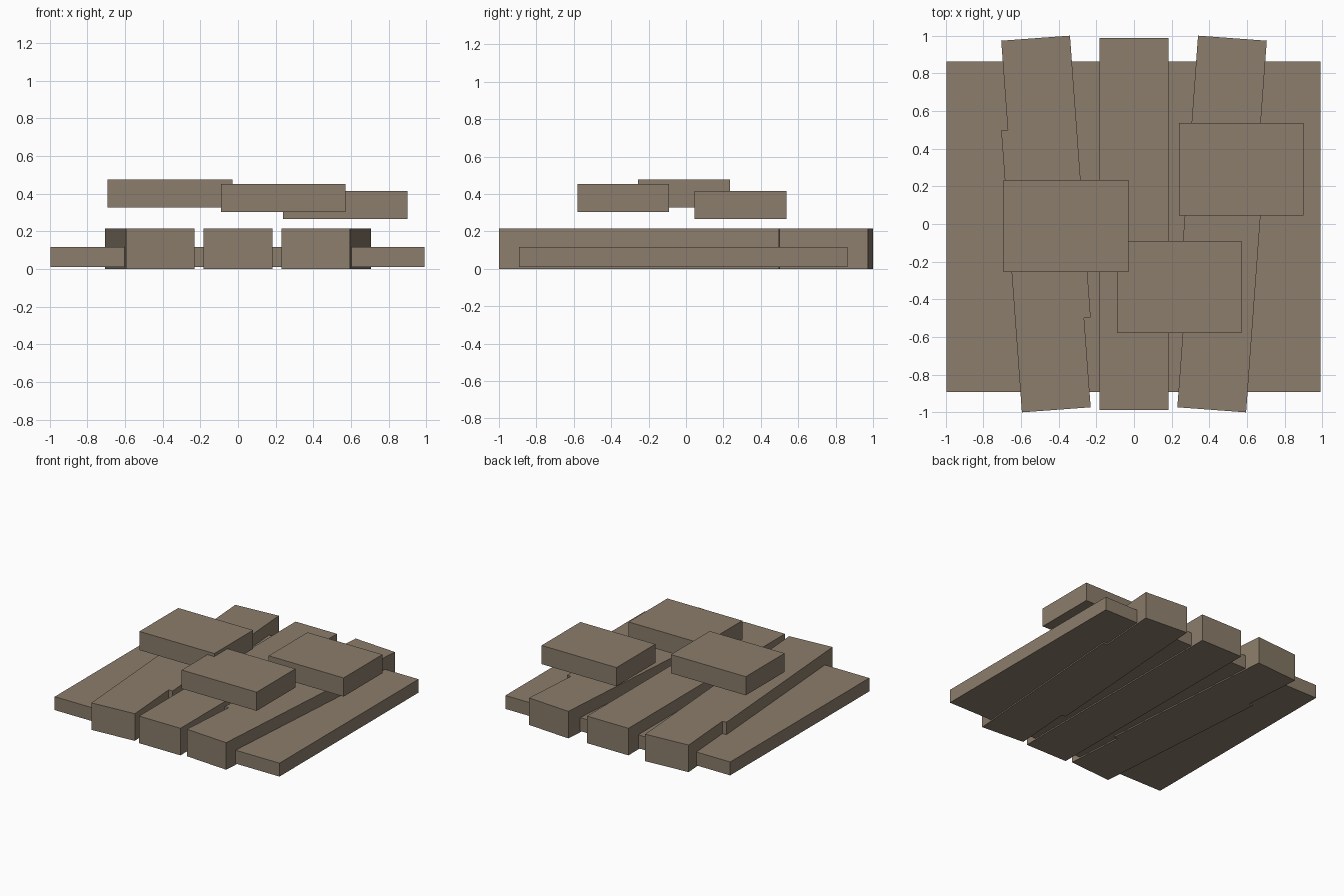
import bpy, math

if "Cube" in bpy.data.objects:
    bpy.data.objects.remove(bpy.data.objects["Cube"])

stone = bpy.data.materials.new("weathered_stone")
stone.diffuse_color = (0.258, 0.205, 0.147, 1.0)
stone.use_nodes = True
stone.node_tree.nodes["Principled BSDF"].inputs["Base Color"].default_value = stone.diffuse_color


def slab(name, center, size, turn=0.0):
    """Rectangular block with flat faces, turned about z by degrees."""
    bpy.ops.mesh.primitive_cube_add(size=1, location=center,
                                    rotation=(0, 0, math.radians(turn)))
    ob = bpy.context.object
    ob.name = name
    ob.scale = size
    bpy.ops.object.transform_apply(location=False, rotation=False, scale=True)
    ob.data.materials.append(stone)
    return ob


# Thin base plate
slab("base_plate", (-0.002, -0.014, 0.0635), (1.986, 1.756, 0.107))

# Straight middle plank
PLANK_W, PLANK_H = 0.366, 0.216
slab("middle_plank", (0, 0, PLANK_H / 2), (PLANK_W, 1.976, PLANK_H))

# Each side has two overlapping, offset planks splayed outward at the back
for side, sx in (("left", -1), ("right", 1)):
    for part, y in (("back", 0.2385), ("front", -0.2385)):
        slab(f"{side}_{part}_plank", (sx * 0.4675, y, PLANK_H / 2),
             (PLANK_W, 1.5, PLANK_H), -sx * 4.2)

# Loose blocks hovering above the planks
for name, center in (("left_block", (-0.361, -0.011, 0.402)),
                     ("front_block", (0.240, -0.335, 0.378)),
                     ("right_block", (0.570, 0.291, 0.341))):
    slab(name, center, (0.662, 0.490, 0.149))
